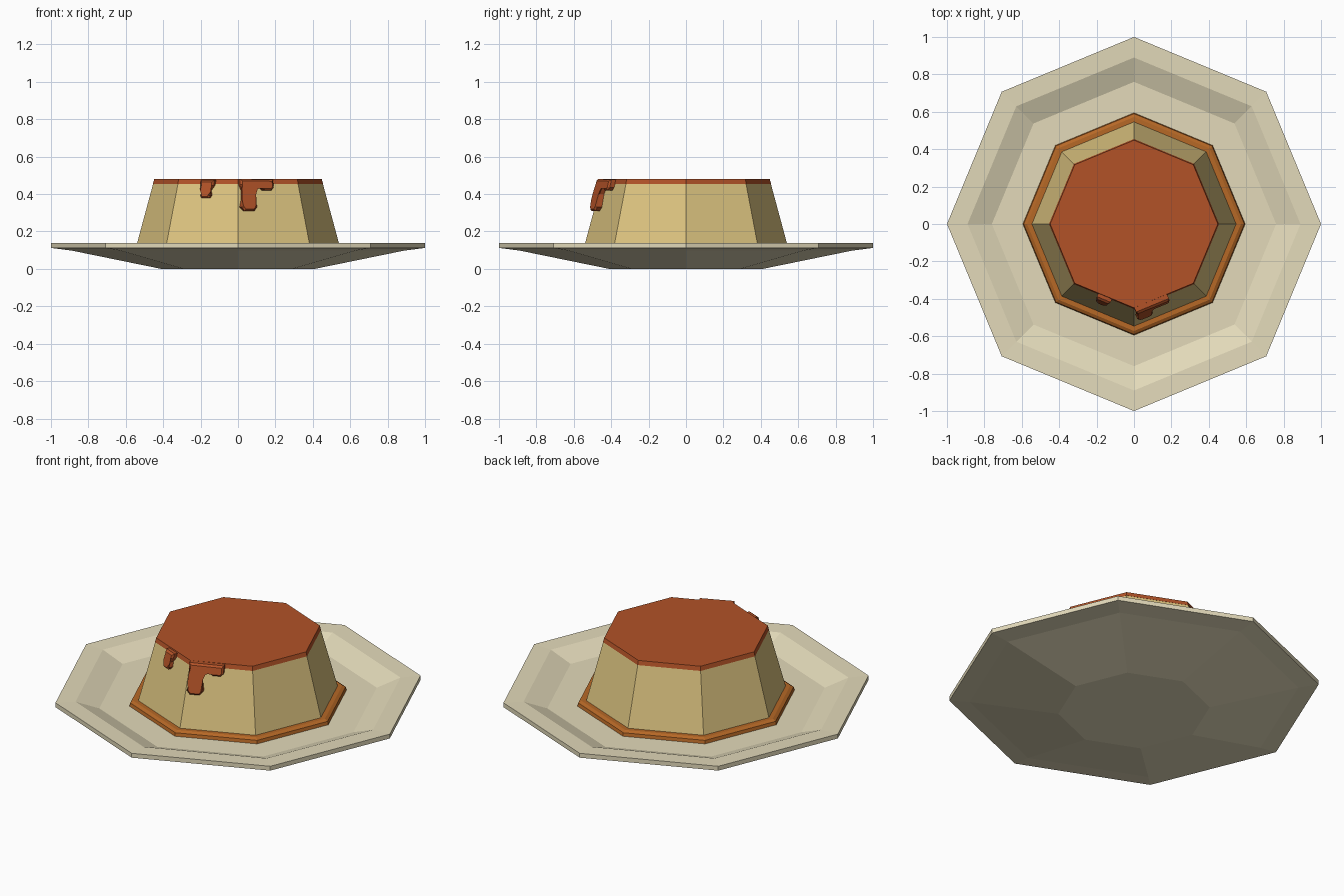
import bpy, bmesh, math
from mathutils import Vector

if "Cube" in bpy.data.objects:
    bpy.data.objects.remove(bpy.data.objects["Cube"])

SIDES = 8


def material(name, rgb):
    """Flat colour from 0-255 sRGB values."""
    m = bpy.data.materials.new(name)
    lin = [((c / 255 + 0.055) / 1.055) ** 2.4 for c in rgb]
    m.diffuse_color = (*lin, 1)
    m.use_nodes = True
    m.node_tree.nodes["Principled BSDF"].inputs["Base Color"].default_value = m.diffuse_color
    return m


CREAM = material("plate cream", (227, 218, 186))
CUSTARD = material("custard yellow", (221, 196, 128))
CARAMEL = material("caramel red brown", (178, 82, 39))
SYRUP = material("syrup orange brown", (182, 104, 38))


def finish(name, bm, mat):
    bmesh.ops.recalc_face_normals(bm, faces=bm.faces)
    me = bpy.data.meshes.new(name)
    bm.to_mesh(me)
    bm.free()
    me.materials.append(mat)
    ob = bpy.data.objects.new(name, me)
    bpy.context.collection.objects.link(ob)
    return ob


def lathe(name, profile, mat):
    """Octagonal solid from (radius, z) rings, closed at both ends."""
    bm = bmesh.new()
    rings = []
    for r, z in profile:
        angles = [math.tau * i / SIDES for i in range(SIDES)]
        rings.append([bm.verts.new((r * math.cos(a), r * math.sin(a), z)) for a in angles])
    for a, b in zip(rings, rings[1:]):
        for i in range(SIDES):
            j = (i + 1) % SIDES
            bm.faces.new((a[i], a[j], b[j], b[i]))
    bm.faces.new(rings[0][::-1])
    bm.faces.new(rings[-1])
    return finish(name, bm, mat)


TOP_R, TOP_Z, TAPER = 0.447, 0.48, 0.27


def pudding_radius(z):
    return TOP_R + (TOP_Z - z) * TAPER


def drip(name, facing, outline, thickness):
    """Sauce run on one pudding facet; outline is (sideways, z)."""
    n = Vector((math.cos(facing), math.sin(facing), 0))
    u = Vector((-n.y, n.x, 0))
    apothem = math.cos(math.pi / SIDES)
    bm = bmesh.new()
    layers = []
    for off in (-0.015, thickness):
        layers.append([bm.verts.new(n * (pudding_radius(z) * apothem + off) + u * s + Vector((0, 0, z)))
                       for s, z in outline])
    back, front = layers
    bm.faces.new(back[::-1])
    face = bm.faces.new(front)
    for i in range(len(outline)):
        j = (i + 1) % len(outline)
        bm.faces.new((back[i], back[j], front[j], front[i]))
    bmesh.ops.bevel(bm, geom=list(face.edges), offset=0.01, segments=1,
                    affect='EDGES', clamp_overlap=True)
    return finish(name, bm, CARAMEL)


# plate with raised rim
lathe("plate", [(0.41, 0), (0.89, 0.098), (1, 0.112), (1, 0.138),
                (0.89, 0.135), (0.76, 0.085), (0.5, 0.085)], CREAM)

# syrup pool around the base
lathe("syrup_pool", [(0.595, 0.083), (0.59, 0.104), (0.572, 0.114)], SYRUP)

# pudding body and caramel top
lathe("pudding", [(pudding_radius(z), z) for z in (0.09, 0.455)], CUSTARD)
lathe("caramel_top", [(pudding_radius(z) + 0.001, z) for z in (0.455, TOP_Z)], CARAMEL)

# caramel drips on the two front facets
drip("long_drip", math.radians(-67.5),
     [(-0.17, 0.48), (0.02, 0.478), (0.02, 0.435), (0.005, 0.42), (-0.04, 0.42),
      (-0.062, 0.442), (-0.085, 0.435), (-0.1, 0.40), (-0.088, 0.33), (-0.105, 0.31),
      (-0.16, 0.31), (-0.178, 0.33), (-0.165, 0.37), (-0.16, 0.42), (-0.172, 0.45)], 0.036)
drip("short_drip", math.radians(-112.5),
     [(-0.035, 0.474), (0.045, 0.474), (0.042, 0.445), (0.024, 0.42), (0.03, 0.392),
      (0.02, 0.378), (-0.02, 0.378), (-0.03, 0.392), (-0.018, 0.42), (-0.035, 0.445)], 0.03)
